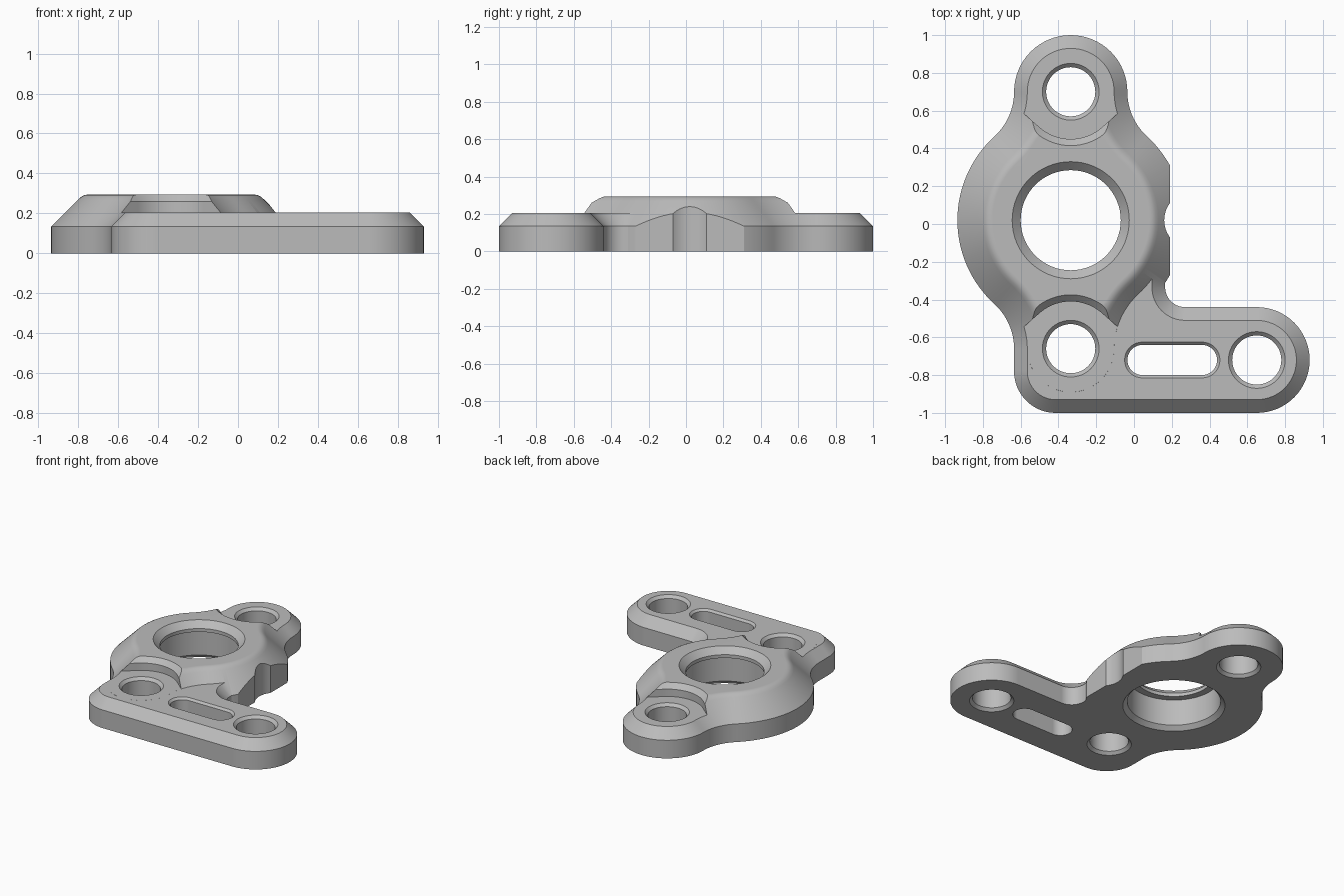
import bpy, bmesh
from math import radians, degrees, atan2, sin, cos
from mathutils import Vector

cube = bpy.data.objects.get("Cube")
if cube:
    bpy.data.objects.remove(cube, do_unlink=True)

metal = bpy.data.materials.new("plain grey")
metal.use_nodes = True
GREY = (0.5, 0.5, 0.5, 1)
metal.diffuse_color = GREY
metal.node_tree.nodes["Principled BSDF"].inputs["Base Color"].default_value = GREY

CX, CY = -0.335, 0.02      # centre of the main bore
REACH = 0.68               # bore to each lobe
SIDE = 0.62                # bore to each fillet centre
TOP, STEP, WALL = 0.295, 0.205, 0.135
ARM_Y, ARM_X = -0.72, 0.65


def arc(cx, cy, r, a0, a1, n=16):
    steps = [radians(a0 + (a1 - a0) * i / n) for i in range(n)]
    return [(cx + r * cos(a), cy + r * sin(a)) for a in steps]


def loft(name, rings):
    """Closed solid through stacked rings of (points, z)."""
    bm = bmesh.new()
    loops = [[bm.verts.new((x, y, z)) for x, y in pts] for pts, z in rings]
    for low, high in zip(loops, loops[1:]):
        for i in range(len(low)):
            j = (i + 1) % len(low)
            bm.faces.new((low[i], low[j], high[j], high[i]))
    bm.faces.new(loops[0][::-1])
    bm.faces.new(loops[-1])
    bmesh.ops.recalc_face_normals(bm, faces=bm.faces)
    mesh = bpy.data.meshes.new(name)
    bm.to_mesh(mesh)
    bm.free()
    mesh.materials.append(metal)
    obj = bpy.data.objects.new(name, mesh)
    bpy.context.collection.objects.link(obj)
    return obj


def combine(target, other, operation):
    mod = target.modifiers.new(operation, "BOOLEAN")
    mod.operation, mod.object, mod.solver = operation, other, "EXACT"
    bpy.context.view_layer.objects.active = target
    bpy.ops.object.modifier_apply(modifier=mod.name)
    bpy.data.objects.remove(other, do_unlink=True)


def inset(pts, d):
    """Mitred inward offset of a counter-clockwise outline."""
    out = []
    for i, p in enumerate(pts):
        a, b, c = Vector(pts[i - 1]), Vector(p), Vector(pts[(i + 1) % len(pts)])
        e, f = (b - a).normalized(), (c - b).normalized()
        n, m = Vector((-e.y, e.x)), Vector((-f.y, f.x))
        out.append(tuple(b + (n + m) * d / (1 + n.dot(m))))
    return out


def body_outline(d):
    """Round body with two lobes and blended necks, inset by d."""
    phi = degrees(atan2(REACH, SIDE))
    up, down, left, right = CY + REACH, CY - REACH, CX - SIDE, CX + SIDE
    body, neck, lobe = 0.6 - d, 0.32 + d, 0.3 - d
    return (arc(CX, CY, body, -phi, phi, 32)
            + arc(right, up, neck, 180 + phi, 180)
            + arc(CX, up, lobe, 0, 180, 32)
            + arc(left, up, neck, 0, -phi)
            + arc(CX, CY, body, 180 - phi, 180 + phi, 32)
            + arc(left, down, neck, phi, 0)
            + arc(CX, down, lobe, 180, 360, 32)
            + arc(right, down, neck, 180, 180 - phi))


# Raised body: sloped flank with a softened top edge
bracket = loft("bracket", [(body_outline(0), 0)] + [
    (body_outline(d), z) for d, z in
    ((0, WALL), (0.135, 0.27), (0.15, 0.283), (0.165, 0.291), (0.185, TOP))])

# Flat and shallow scallop on the side of the body
flat = loft("flat_cutter", [([(0.19, -0.6), (0.6, -0.6), (0.6, 0.6), (0.19, 0.6)], z)
                            for z in (-0.1, 0.4)])
combine(bracket, flat, "DIFFERENCE")
scallop = loft("scallop_cutter", [(arc(0.31, CY, 0.15, 0, 360, 64), z) for z in (-0.1, 0.4)])
combine(bracket, scallop, "DIFFERENCE")

# Side arm plate with chamfered rim
arm_pts = ([(-0.635, -0.6)]
           + arc(-0.415, -0.78, 0.22, 180, 270) + [(-0.415, -1)]
           + arc(ARM_X, ARM_Y, 0.28, -90, 90, 32) + [(ARM_X, -0.44)]
           + arc(0.27, -0.335, 0.105, 270, 180) + [(0.165, -0.335)]
           + [(0.165, -0.2), (CX, -0.2), (CX, -0.6)])
arm = loft("arm", [(arm_pts, 0), (arm_pts, WALL), (inset(arm_pts, STEP - WALL), STEP)])
combine(bracket, arm, "UNION")

# Pockets that lower both lobes to the step height
half = 41
tx, ty = cos(radians(half)), sin(radians(half))
pocket = arc(0, 0, 0.25, 270 - half, 270 + half, 24)
pocket += [(0.25 * ty, -0.25 * tx), (0.25 * ty + 0.3 * tx, -0.25 * tx + 0.3 * ty),
           (0.4, 0.4), (-0.4, 0.4), (-0.25 * ty - 0.3 * tx, -0.25 * tx + 0.3 * ty)]
for side in (1, -1):
    rings = [([(CX + x * s, CY + side * (REACH + y * s)) for x, y in pocket], z)
             for s, z in ((1, STEP + 0.0002), (1, 0.26), (1.14, TOP), (1.22, 0.315))]
    combine(bracket, loft("pocket_cutter", rings), "DIFFERENCE")


def bore(x, y, profile):
    rings = [(arc(x, y, r, 0, 360, 64), z) for r, z in profile]
    combine(bracket, loft("bore_cutter", rings), "DIFFERENCE")


# Main bore: wide from below, narrow lip and chamfer on top
bore(CX, CY, [(0.345, -0.05), (0.345, 0), (0.315, 0.03), (0.315, 0.225),
              (0.265, 0.225), (0.265, 0.25), (0.32, 0.305)])

# Chamfered bolt holes
for x, y in ((CX, CY + REACH), (CX, CY - REACH), (ARM_X, ARM_Y)):
    bore(x, y, [(0.17, -0.02), (0.13, 0.02), (0.13, STEP - 0.02), (0.17, STEP + 0.02)])


# Slot in the arm
def slot(r):
    return arc(0.045, ARM_Y, r, 90, 270) + [(0.045, ARM_Y - r)] + \
        arc(0.36, ARM_Y, r, -90, 90) + [(0.36, ARM_Y + r)]


slot_rings = [(slot(0.08), -0.05), (slot(0.08), STEP - 0.015), (slot(0.115), STEP + 0.02)]
combine(bracket, loft("slot_cutter", slot_rings), "DIFFERENCE")

# Smooth curved walls, crisp edges
bpy.ops.object.select_all(action="DESELECT")
bracket.select_set(True)
bpy.context.view_layer.objects.active = bracket
bpy.ops.object.shade_smooth_by_angle(angle=radians(25))
weighted = bracket.modifiers.new("weighted_normals", "WEIGHTED_NORMAL")
weighted.keep_sharp = True
